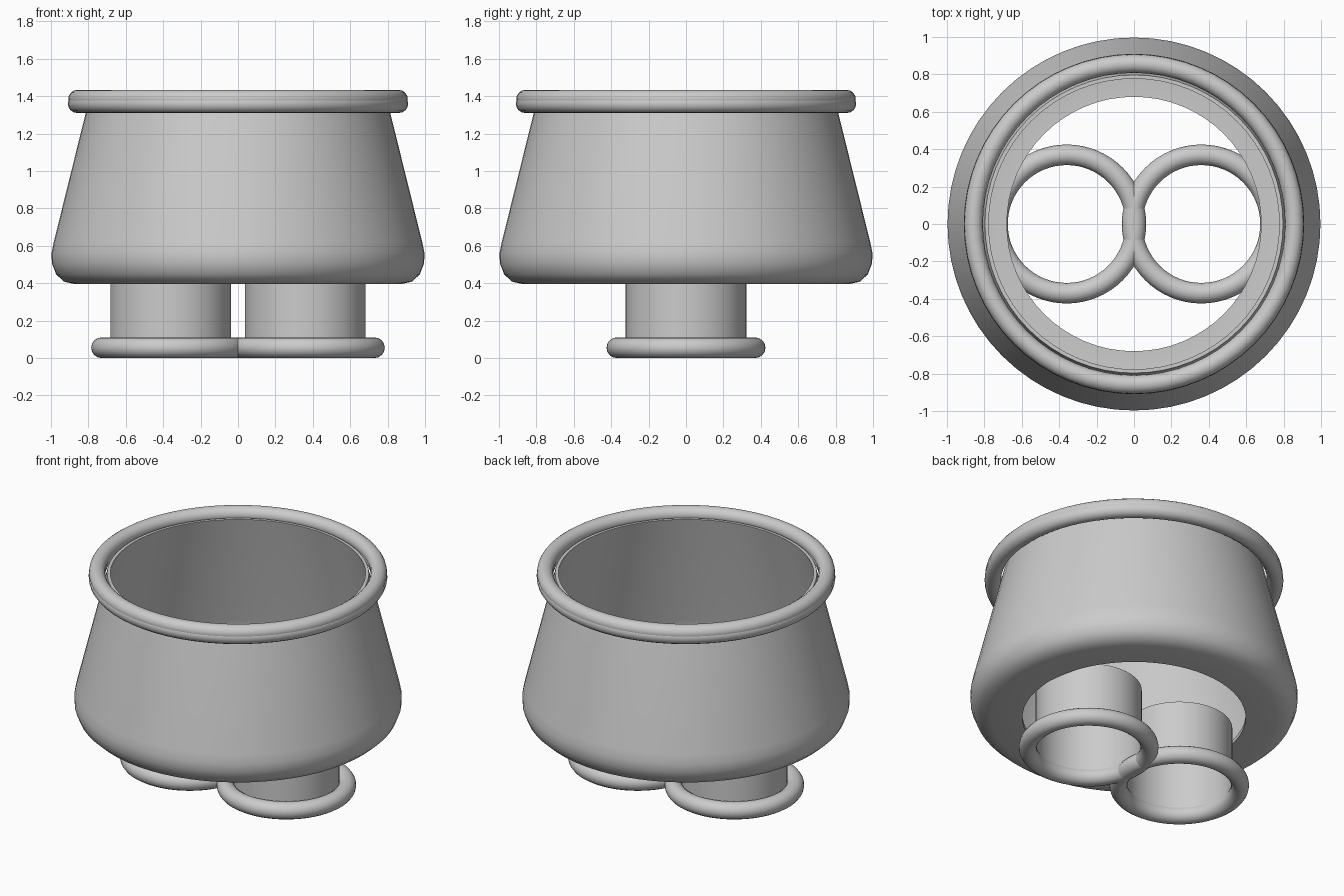
import bpy, bmesh, math

if "Cube" in bpy.data.objects:
    bpy.data.objects.remove(bpy.data.objects["Cube"])

SEG = 64


def finish(obj):
    bpy.ops.object.select_all(action='DESELECT')
    obj.select_set(True)
    bpy.context.view_layer.objects.active = obj
    bpy.ops.object.shade_smooth_by_angle(angle=math.radians(40))


def lathe(name, profile, centre=(0, 0, 0), closed=False):
    """Revolve (radius, z) points around a vertical axis."""
    bm = bmesh.new()
    rings = []
    for r, z in profile:
        rings.append([bm.verts.new((r * math.cos(2 * math.pi * i / SEG),
                                    r * math.sin(2 * math.pi * i / SEG), z))
                      for i in range(SEG)])
    pairs = list(zip(rings, rings[1:]))
    if closed:
        pairs.append((rings[-1], rings[0]))
    for a, b in pairs:
        for i in range(SEG):
            j = (i + 1) % SEG
            bm.faces.new((a[i], a[j], b[j], b[i]))
    bmesh.ops.recalc_face_normals(bm, faces=bm.faces)
    mesh = bpy.data.meshes.new(name)
    bm.to_mesh(mesh)
    bm.free()
    obj = bpy.data.objects.new(name, mesh)
    obj.location = centre
    bpy.context.collection.objects.link(obj)
    finish(obj)
    return obj


def ring(name, x, z, major, minor):
    bpy.ops.mesh.primitive_torus_add(location=(x, 0, z), major_radius=major,
                                     minor_radius=minor, major_segments=SEG,
                                     minor_segments=16)
    obj = bpy.context.object
    obj.name = name
    finish(obj)


# Hip body: thin flared shell, open at the waist and underneath
outer = [(0.68, 0.395), (0.87, 0.395), (0.93, 0.408), (0.972, 0.447),
         (0.995, 0.505), (0.997, 0.56), (0.985, 0.62), (0.797, 1.38)]
inner = [(0.777, 1.38), (0.962, 0.615), (0.973, 0.56), (0.971, 0.515),
         (0.953, 0.467), (0.92, 0.434), (0.87, 0.422), (0.68, 0.422)]
lathe("hip_body", outer + inner, closed=True)

# Waistband: two overlapping rolled rings
ring("waistband_lower", 0, 1.36, 0.86, 0.05)
ring("waistband_upper", 0, 1.384, 0.858, 0.05)

# Leg tubes with rolled cuffs
for side, x in (("left", -0.36), ("right", 0.36)):
    lathe(side + "_leg", [(0.323, 0.05), (0.323, 0.455)], centre=(x, 0, 0))
    ring(side + "_cuff", x, 0.055, 0.37, 0.055)
